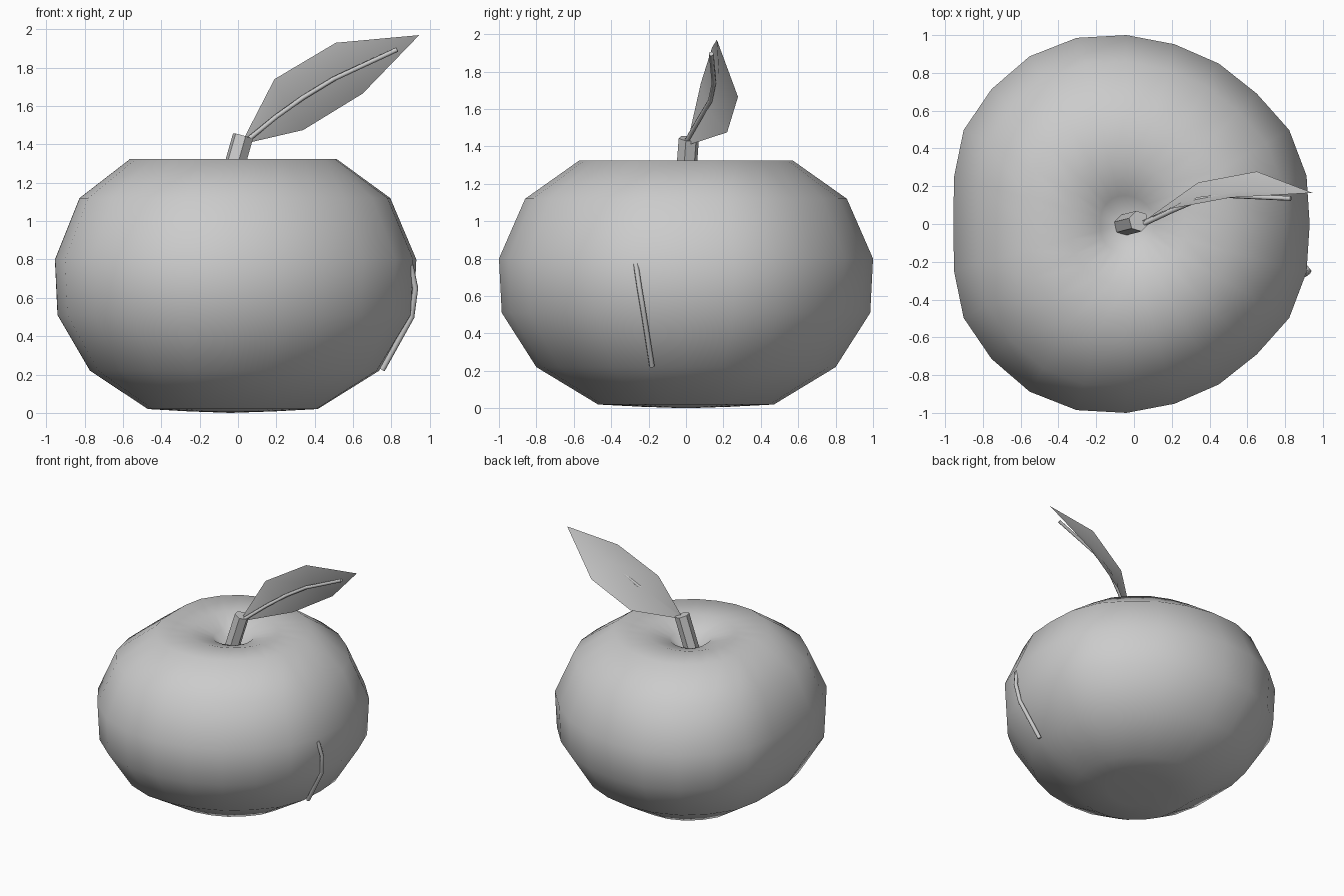
import bpy, math
from math import sin, cos, radians

if "Cube" in bpy.data.objects:
    bpy.data.objects.remove(bpy.data.objects["Cube"])


def add_mesh(name, verts, faces):
    me = bpy.data.meshes.new(name)
    me.from_pydata(verts, [], faces)
    me.update()
    ob = bpy.data.objects.new(name, me)
    bpy.context.collection.objects.link(ob)
    for p in me.polygons:
        p.use_smooth = True
    return ob


def add_tube(name, points, radius, angle=50):
    cu = bpy.data.curves.new(name, 'CURVE')
    cu.dimensions = '3D'
    cu.bevel_depth = radius
    cu.bevel_resolution = 1
    cu.use_fill_caps = True
    sp = cu.splines.new('POLY')
    sp.points.add(len(points) - 1)
    for p, co in zip(sp.points, points):
        p.co = (*co, 1)
    ob = bpy.data.objects.new(name, cu)
    bpy.context.collection.objects.link(ob)
    bpy.ops.object.select_all(action='DESELECT')
    ob.select_set(True)
    bpy.context.view_layer.objects.active = ob
    bpy.ops.object.convert(target='MESH')
    bpy.ops.object.shade_smooth_by_angle(angle=radians(angle))
    return ob


# Fruit body: lopsided lathe, half-outline mirrored front to back
CX = -0.04
half = [.97, .987, .995, .976, .98, .985, 1.0, 1.02, 1.025, 1.01, .995, .946, .915]
outline = half + half[-2:0:-1]
profile = [(.24, .008), (.47, .02), (.80, .22), (.985, .51), (1.0, .80),
           (.86, 1.12), (.57, 1.325), (.32, 1.315), (.15, 1.26)]
n = len(outline)
verts = [(CX + r * o * cos(2 * math.pi * i / n), r * o * sin(2 * math.pi * i / n), z)
         for r, z in profile for i, o in enumerate(outline)]
faces = [(k * n + i, k * n + (i + 1) % n, (k + 1) * n + (i + 1) % n, (k + 1) * n + i)
         for k in range(len(profile) - 1) for i in range(n)]
bottom, top = len(verts), len(verts) + 1
verts += [(CX, 0, 0), (CX, 0, 1.12)]
last = (len(profile) - 1) * n
for i in range(n):
    j = (i + 1) % n
    faces += [(bottom, j, i), (top, last + i, last + j)]
add_mesh("fruit_body", verts, faces)

# Stem, leaning toward the leaf
add_tube("stem", [(-.072, -.01, 1.10), (.026, .015, 1.443)], .056)

# Leaf: upper edge, midline and lower edge rows between base and tip
rows = [[(.03, .01, 1.43), (.045, .01, 1.42), (.06, .02, 1.41)],
        [(.19, .08, 1.74), (.25, .115, 1.60), (.34, .22, 1.475)],
        [(.51, .14, 1.93), (.56, .175, 1.785), (.65, .278, 1.665)]]
lv = [p for row in rows for p in row] + [(.945, .165, 1.97)]
lf = [(3 * k + c, 3 * k + c + 1, 3 * k + c + 4, 3 * k + c + 3) for k in range(2) for c in range(2)]
lf += [(6, 7, 9), (7, 8, 9)]
add_mesh("leaf", lv, lf)

# Leaf midrib and the mark on the fruit's side
add_tube("leaf_rib", [(.04, -.005, 1.415), (.20, .07, 1.545), (.34, .13, 1.645),
                      (.50, .15, 1.742), (.83, .135, 1.895)], .013, 70)
add_tube("side_mark", [(.90, -.268, .77), (.925, -.25, .65),
                       (.905, -.225, .50), (.752, -.182, .225)], .015, 70)
